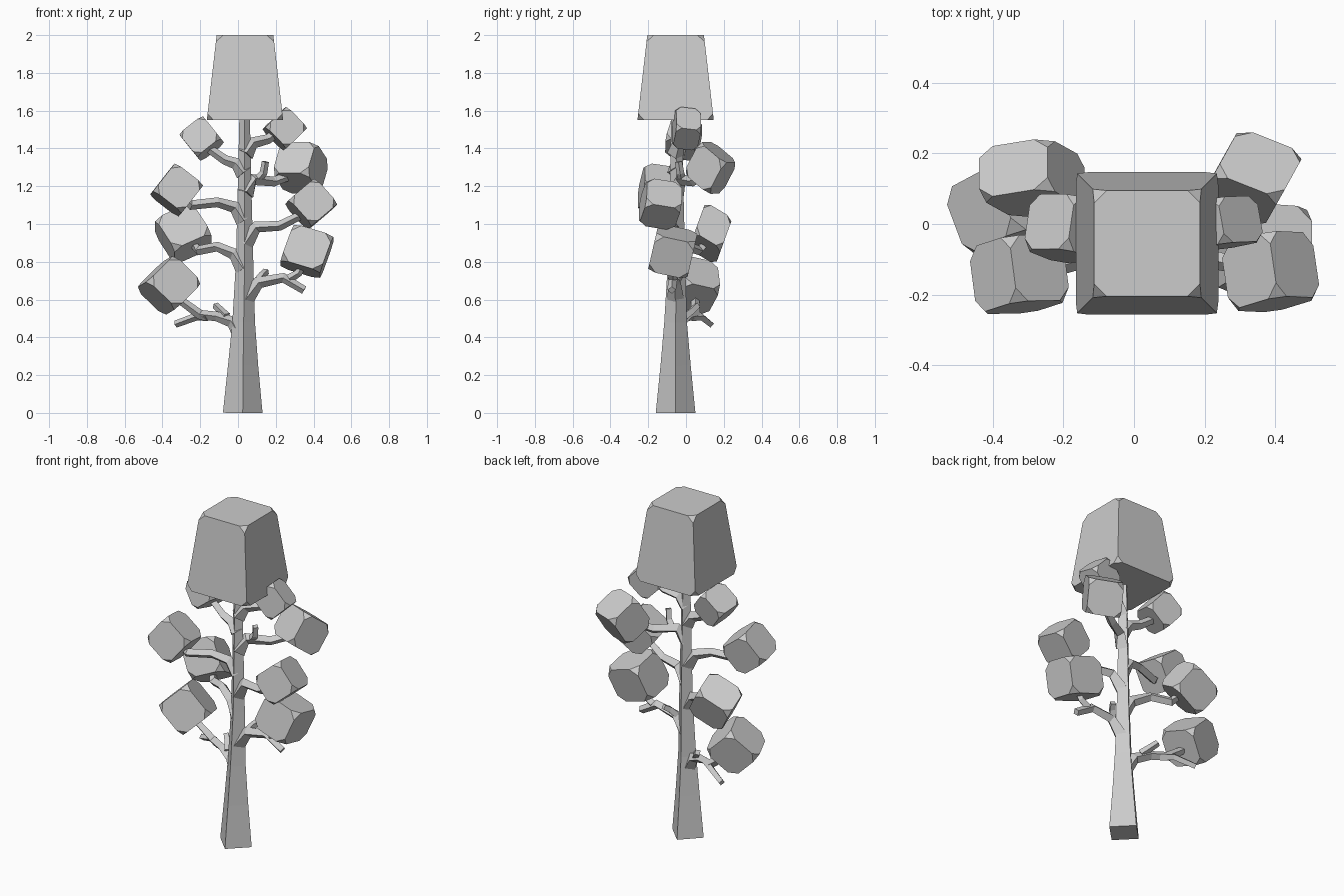
import bpy
import bmesh
from mathutils import Vector, Matrix

if "Cube" in bpy.data.objects:
    bpy.data.objects.remove(bpy.data.objects["Cube"])

grey = bpy.data.materials.new("plain_grey")
grey.use_nodes = True
grey.diffuse_color = (0.6, 0.6, 0.6, 1)
grey.node_tree.nodes["Principled BSDF"].inputs["Base Color"].default_value = (0.6, 0.6, 0.6, 1)


def finish(bm, name):
    bmesh.ops.recalc_face_normals(bm, faces=bm.faces)
    mesh = bpy.data.meshes.new(name)
    bm.to_mesh(mesh)
    bm.free()
    mesh.materials.append(grey)
    obj = bpy.data.objects.new(name, mesh)
    bpy.context.collection.objects.link(obj)
    return obj


def clip_corners(bm, amount):
    bmesh.ops.bevel(bm, geom=bm.verts[:], offset=amount, segments=1,
                    affect='VERTICES', offset_type='OFFSET')


def limb(name, points, radii):
    """Square-section tapered tube through the points."""
    bm = bmesh.new()
    pts = [Vector(p) for p in points]
    rings = []
    for i, p in enumerate(pts):
        along = (pts[min(i + 1, len(pts) - 1)] - pts[max(i - 1, 0)]).normalized()
        side = along.cross(Vector((0, 1, 0))).normalized()
        up = side.cross(along)
        rings.append([bm.verts.new(p + d * radii[i]) for d in (side, up, -side, -up)])
    for a, b in zip(rings, rings[1:]):
        for k in range(4):
            j = (k + 1) % 4
            bm.faces.new((a[k], a[j], b[j], b[k]))
    bm.faces.new(rings[0])
    bm.faces.new(rings[-1])
    return finish(bm, name)


def leaf_block(name, low, high, normal, edge):
    """Corner-clipped cube, turned to face a direction and sized to its extents."""
    bm = bmesh.new()
    bmesh.ops.create_cube(bm, size=1)
    clip_corners(bm, 0.2)
    n = Vector(normal).normalized()
    e = Vector(edge)
    e = (e - n * e.dot(n)).normalized()
    bm.transform(Matrix((e, n, e.cross(n))).transposed().to_4x4())
    for axis in range(3):
        reach = max(v.co[axis] for v in bm.verts)
        for v in bm.verts:
            mid, half = (low[axis] + high[axis]) / 2, (high[axis] - low[axis]) / 2
            v.co[axis] = mid + v.co[axis] / reach * half
    return finish(bm, name)


# Trunk, flaring at the foot
cx, cy = 0.035, -0.055
limb("trunk",
     [(0.025, cy, 0), (0.027, cy, 0.25), (0.03, cy, 0.48), (cx, -0.05, 0.8),
      (cx, -0.05, 1.2), (cx, -0.05, 1.6)],
     [0.105, 0.08, 0.06, 0.046, 0.036, 0.027])

# Crown: tapered block with clipped corners
bm = bmesh.new()
bmesh.ops.create_cube(bm, size=1)
for v in bm.verts:
    width = 0.30 if v.co.z > 0 else 0.404
    v.co = Vector((0.037 + v.co.x * width, cy + v.co.y * width, 1.775 + v.co.z * 0.45))
clip_corners(bm, 0.035)
finish(bm, "crown")

# Leaf blocks: extents, facing direction, edge direction
leaf_block("upper_right_leaf", (-0.31, -0.11, 1.335), (-0.075, 0.085, 1.57),
           (-0.15, -1, 0.2), (0.78, 0, 0.62))
leaf_block("high_right_leaf", (-0.465, -0.255, 1.04), (-0.185, -0.03, 1.32),
           (0.13, -1, 0.15), (0.8, 0, -0.62))
leaf_block("middle_right_leaf", (-0.44, 0.02, 0.8), (-0.14, 0.24, 1.1),
           (0, -0.9, 0.42), (0.84, 0, 0.5))
leaf_block("low_right_leaf", (-0.53, -0.09, 0.52), (-0.2, 0.18, 0.83),
           (0.32, -0.92, 0.2), (0.72, 0, -0.69))
leaf_block("upper_left_leaf", (0.13, -0.075, 1.39), (0.365, 0.08, 1.62),
           (0.15, -1, 0.1), (0.72, 0, 0.7))
leaf_block("high_left_leaf", (0.19, 0.0, 1.16), (0.475, 0.26, 1.435),
           (-0.35, -0.75, 0.55), (0.8, -0.55, 0.1))
leaf_block("middle_left_leaf", (0.25, -0.25, 0.97), (0.525, -0.02, 1.24),
           (0.15, -1, 0.17), (0.65, 0, -0.75))
leaf_block("low_left_leaf", (0.225, -0.2, 0.715), (0.505, 0.06, 0.995),
           (0, -1, 0.22), (0.94, 0, -0.32))

# Main branches, rising from the trunk into the leaf blocks
branches = {
    "upper_right_branch": [(0.03, cy, 1.27), (-0.01, -0.05, 1.32), (-0.07, -0.04, 1.34), (-0.17, -0.02, 1.41)],
    "high_right_branch": [(0.03, cy, 1.02), (-0.02, -0.06, 1.09), (-0.11, -0.09, 1.115), (-0.25, -0.13, 1.1), (-0.29, -0.14, 1.15)],
    "middle_right_branch": [(0.03, cy, 0.76), (-0.02, -0.04, 0.84), (-0.11, 0.01, 0.88), (-0.21, 0.07, 0.86), (-0.24, 0.1, 0.9)],
    "low_right_branch": [(0.03, cy, 0.38), (-0.03, -0.03, 0.48), (-0.11, 0.01, 0.51), (-0.2, 0.05, 0.52), (-0.31, 0.05, 0.6)],
    "upper_left_branch": [(0.04, cy, 1.37), (0.08, -0.04, 1.43), (0.16, -0.02, 1.45), (0.23, 0, 1.5)],
    "high_left_branch": [(0.04, cy, 1.16), (0.08, -0.03, 1.235), (0.19, 0.04, 1.225), (0.29, 0.1, 1.26)],
    "middle_left_branch": [(0.04, cy, 0.9), (0.1, -0.07, 0.985), (0.22, -0.1, 0.99), (0.34, -0.13, 1.05)],
    "low_left_branch": [(0.04, cy, 0.6), (0.11, -0.06, 0.69), (0.24, -0.07, 0.715), (0.35, -0.075, 0.65)],
}
for name, pts in branches.items():
    limb(name, pts, [0.045, 0.032] + [0.026] * (len(pts) - 3) + [0.022])

# Side twigs
twigs = {
    "low_right_long_twig": [(-0.16, 0.03, 0.51), (-0.22, 0.08, 0.51), (-0.33, 0.13, 0.47)],
    "low_right_short_twig": [(-0.06, -0.01, 0.51), (-0.09, 0.03, 0.54), (-0.12, 0.06, 0.57)],
    "high_left_twig": [(0.1, -0.02, 1.23), (0.135, -0.03, 1.27), (0.145, -0.04, 1.33)],
    "low_left_short_twig": [(0.1, -0.06, 0.69), (0.13, -0.03, 0.73), (0.15, 0.0, 0.75)],
    "low_left_long_twig": [(0.27, -0.07, 0.71), (0.32, -0.07, 0.74), (0.35, -0.07, 0.8)],
}
for name, pts in twigs.items():
    limb(name, pts, [0.024, 0.021, 0.019])
